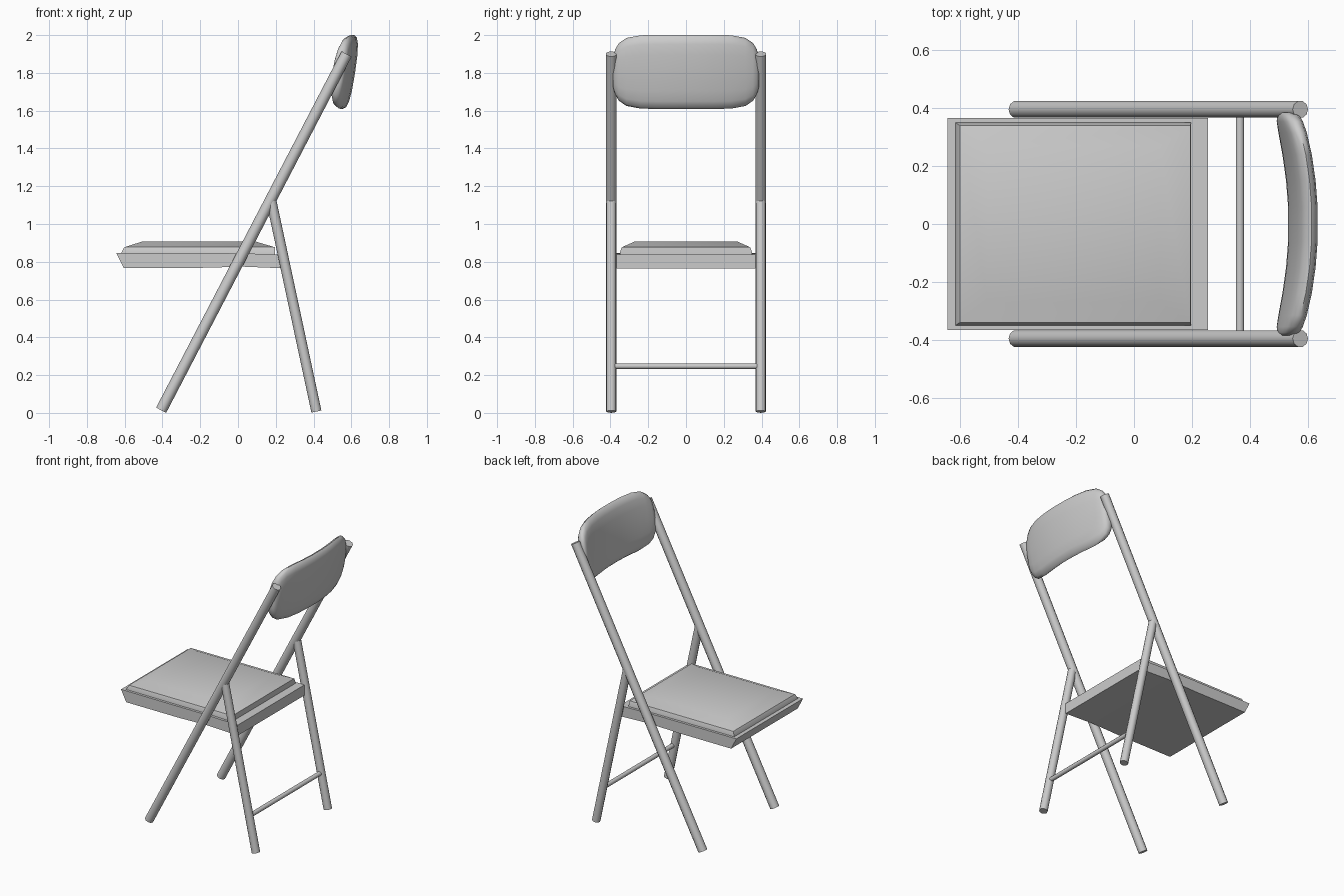
import bpy, math
from mathutils import Vector

if "Cube" in bpy.data.objects:
    bpy.data.objects.remove(bpy.data.objects["Cube"])


def make(name, verts, faces, smooth=None):
    me = bpy.data.meshes.new(name)
    me.from_pydata(verts, [], faces)
    ob = bpy.data.objects.new(name, me)
    bpy.context.collection.objects.link(ob)
    bpy.ops.object.select_all(action='DESELECT')
    ob.select_set(True)
    bpy.context.view_layer.objects.active = ob
    bpy.ops.object.mode_set(mode='EDIT')
    bpy.ops.mesh.select_all(action='SELECT')
    bpy.ops.mesh.normals_make_consistent(inside=False)
    bpy.ops.object.mode_set(mode='OBJECT')
    if smooth:
        bpy.ops.object.shade_smooth_by_angle(angle=math.radians(smooth))
    return ob


def loft(name, rings, smooth=None):
    """Skin a list of equal-length rings and cap both ends."""
    n = len(rings[0])
    verts = [v for r in rings for v in r]
    faces = [(k * n + i, k * n + (i + 1) % n, (k + 1) * n + (i + 1) % n, (k + 1) * n + i)
             for k in range(len(rings) - 1) for i in range(n)]
    last = (len(rings) - 1) * n
    faces += [tuple(range(n)), tuple(range(last, last + n))]
    return make(name, verts, faces, smooth)


def tube(name, a, b, r, sides=10):
    a, b = Vector(a), Vector(b)
    q = (b - a).to_track_quat('Z', 'Y')
    circle = [q @ Vector((r * math.cos(t), r * math.sin(t), 0))
              for t in (2 * math.pi * (i + 0.5) / sides for i in range(sides))]
    return loft(name, [[p + c for c in circle] for p in (a, b)], 50)


# Crossed tubular legs on both sides
for side, s in (("left", -1), ("right", 1)):
    y = 0.396 * s
    tube(f"long_leg_{side}", (-0.407, y, 0.014), (0.575, y, 1.9), 0.03)
    tube(f"back_leg_{side}", (0.415, y, 0.007), (0.177, y, 1.12), 0.027)

# Rung between the back legs
tube("rung", (0.366, -0.385, 0.247), (0.366, 0.385, 0.247), 0.015)

# Seat base: side profile stretched across the width
profile = [(-0.645, 0.847), (-0.605, 0.768), (-0.2, 0.768), (0.03, 0.774),
           (0.255, 0.765), (0.255, 0.838), (0.0, 0.845)]
loft("seat_base", [[(x, y, z) for x, z in profile] for y in (-0.367, 0.367)])

# Seat cushion: stacked rectangles (x min, x max, half depth, z)
levels = [(-0.617, 0.197, 0.35, 0.835), (-0.617, 0.197, 0.35, 0.85),
          (-0.602, 0.195, 0.34, 0.877), (-0.505, 0.09, 0.27, 0.908)]
loft("seat_cushion", [[(a, -h, z), (b, -h, z), (b, h, z), (a, h, z)]
                      for a, b, h, z in levels], 40)

# Curved backrest pad: cross-sections (y, half height, half thickness)
half = [(0.06, 0.196, 0.036), (0.15, 0.196, 0.036), (0.24, 0.194, 0.036),
        (0.315, 0.18, 0.036), (0.355, 0.153, 0.035), (0.375, 0.12, 0.032),
        (0.386, 0.08, 0.022)]
stations = [(-y, h, t) for y, h, t in reversed(half)] + half
rings = []
for y, h, t in stations:
    ring = []
    for i in range(16):
        c, s = math.cos(math.pi * i / 8), math.sin(math.pi * i / 8)
        u = math.copysign(abs(c) ** 0.75, c) * t
        w = math.copysign(abs(s) ** 0.75, s) * h
        x = 0.585 + 0.154 * w - 0.055 * (y / 0.386) ** 2
        ring.append((x + u, y, 1.805 + w - 0.15 * u))
    rings.append(ring)
loft("backrest", rings, 60)
